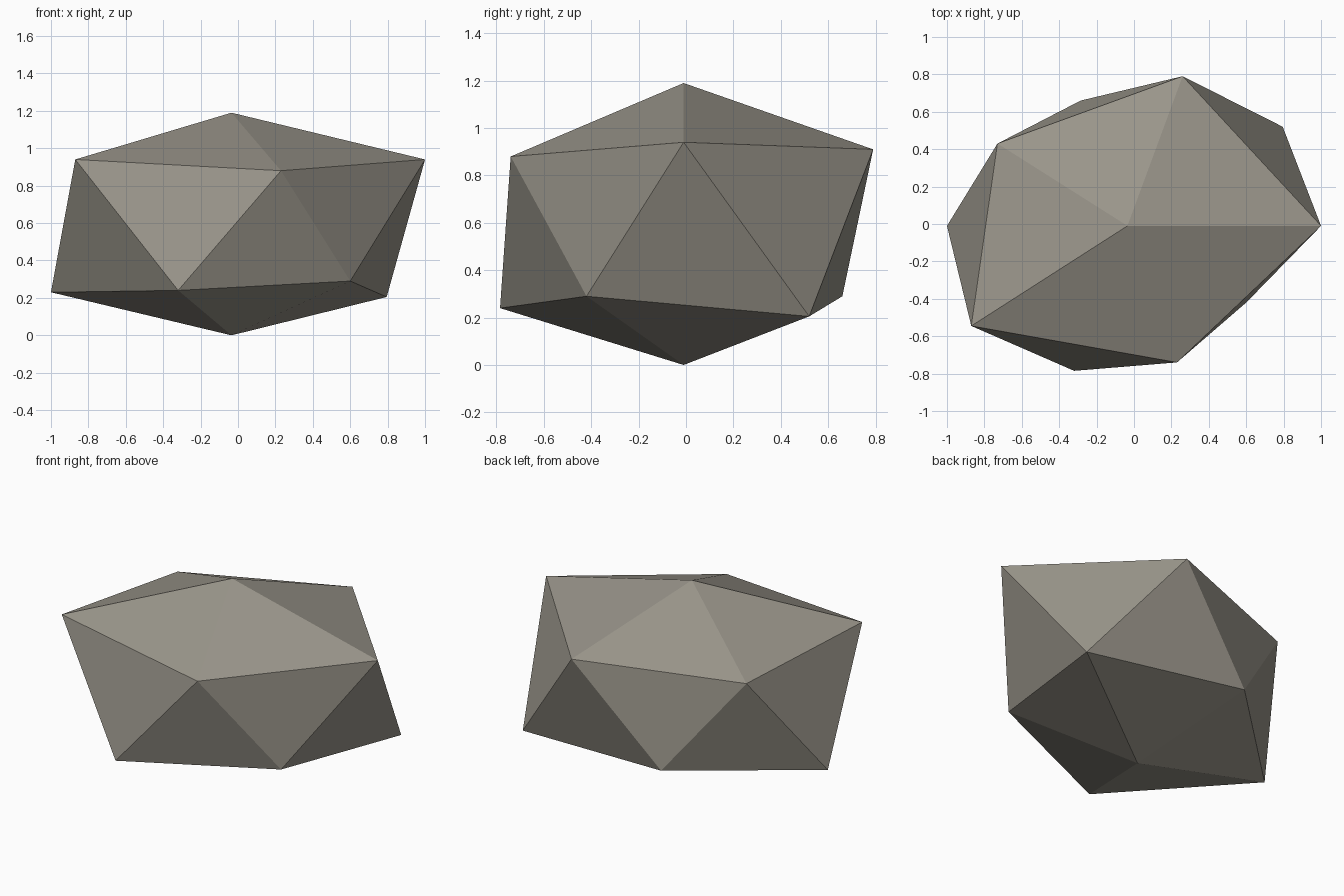
import bpy, bmesh

if "Cube" in bpy.data.objects:
    bpy.data.objects.remove(bpy.data.objects["Cube"])

# Irregular rock: two rings of five corners between a top and a bottom point
upper = [(1.0, -0.01, 0.94), (0.26, 0.79, 0.91), (-0.73, 0.43, 0.88),
         (-0.87, -0.545, 0.94), (0.23, -0.74, 0.88)]
lower = [(0.795, 0.52, 0.205), (-0.285, 0.66, 0.29), (-1.0, -0.01, 0.23),
         (-0.32, -0.785, 0.24), (0.6, -0.42, 0.29)]

bm = bmesh.new()
top = bm.verts.new((-0.035, -0.01, 1.19))
bottom = bm.verts.new((-0.035, -0.01, 0))
u = [bm.verts.new(p) for p in upper]
l = [bm.verts.new(p) for p in lower]

# Caps and zigzag belt of flat triangles
for i in range(5):
    j = (i + 1) % 5
    bm.faces.new((top, u[i], u[j]))
    bm.faces.new((u[i], l[i], u[j]))
    bm.faces.new((l[i], l[j], u[j]))
    bm.faces.new((bottom, l[j], l[i]))
bmesh.ops.recalc_face_normals(bm, faces=bm.faces)

mesh = bpy.data.meshes.new("rock")
bm.to_mesh(mesh)
bm.free()

# Warm grey stone
stone = bpy.data.materials.new("warm grey stone")
stone.diffuse_color = (0.32, 0.30, 0.255, 1)
stone.use_nodes = True
stone.node_tree.nodes["Principled BSDF"].inputs["Base Color"].default_value = stone.diffuse_color
mesh.materials.append(stone)
bpy.context.collection.objects.link(bpy.data.objects.new("rock", mesh))
